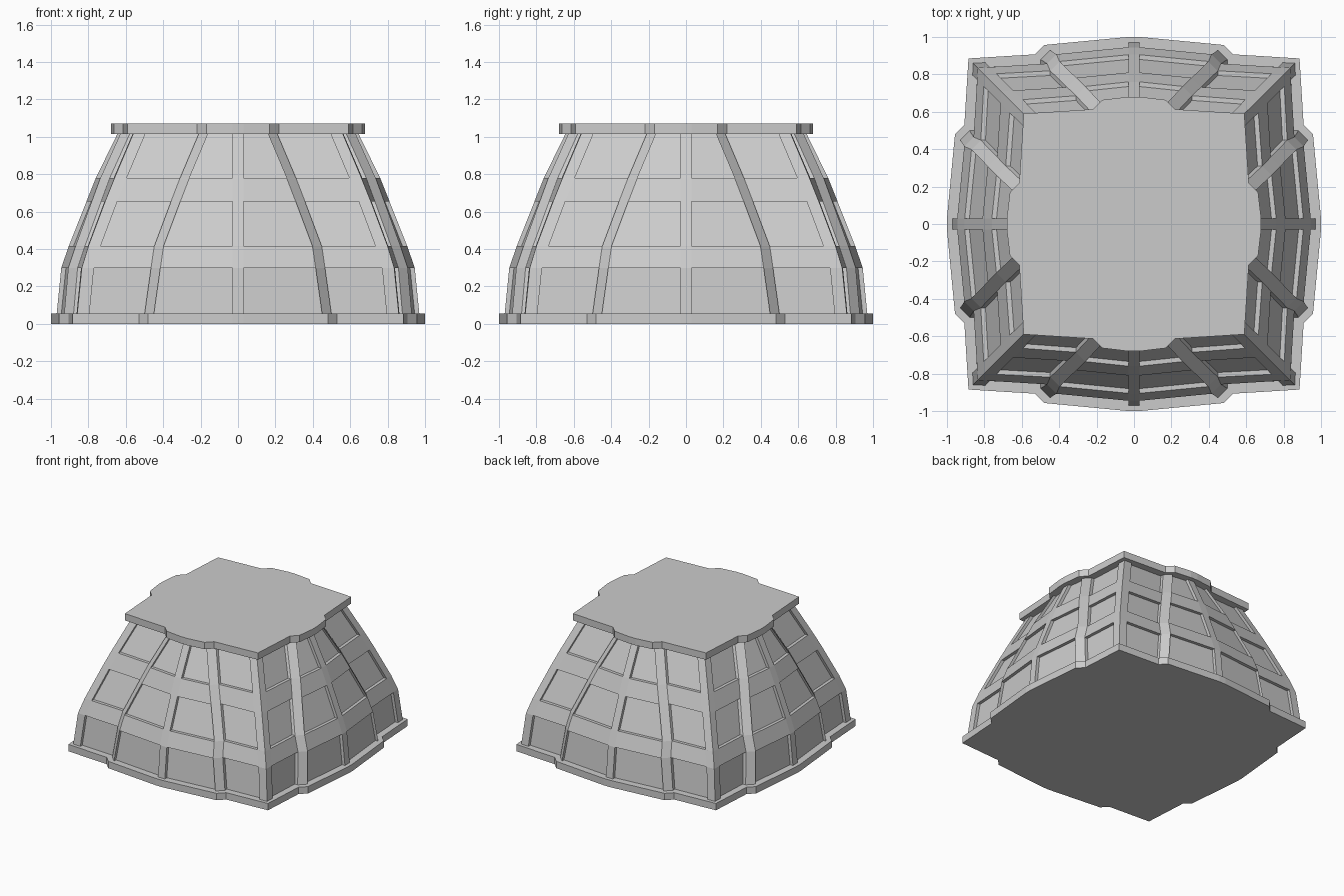
import bpy, bmesh
from mathutils import Vector, Matrix
from math import pi

if "Cube" in bpy.data.objects:
    bpy.data.objects.remove(bpy.data.objects["Cube"])


def ring(z, c, r, k, rib=0.065):
    """Outline of all four sides. c: reach at mid side, r: x of the stepped rib, k: corner."""
    yi = c - 0.085 * r
    yo = yi - 0.05
    t = (k - rib - r - 0.025) / (k - r - 0.025)
    half = [(0.03, c), (r - 0.025, yi), (r + 0.025, yo), (k - rib, yo + (k - yo) * t)]
    side = [(-k, k)] + [(-x, y) for x, y in reversed(half)] + half
    pts = []
    for s in range(4):
        rot = Matrix.Rotation(-s * pi / 2, 3, 'Z')
        pts += [rot @ Vector((x, y, z)) for x, y in side]
    return pts


def loft(name, rings, capped=False, recess=0.0):
    bm = bmesh.new()
    loops = [[bm.verts.new(p) for p in ring(*lv)] for lv in rings]
    n = len(loops[0])
    panels = []
    for i in range(len(loops) - 1):
        a, b = loops[i], loops[i + 1]
        for j in range(n):
            m = (j + 1) % n
            f = bm.faces.new((a[j], b[j], b[m], a[m]))
            # panels sit between the ribs in every other row
            if recess and i in (0, 3, 5) and j % 9 in (1, 3, 5, 7):
                panels.append((f, j // 9))
    if capped:
        bm.faces.new(loops[0])
        bm.faces.new(list(reversed(loops[-1])))
        bmesh.ops.recalc_face_normals(bm, faces=bm.faces[:])
    if panels:
        bmesh.ops.inset_individual(bm, faces=[f for f, s in panels],
                                   thickness=0.0005, depth=0, use_even_offset=True)
        for f, s in panels:
            inward = Matrix.Rotation(-s * pi / 2, 3, 'Z') @ Vector((0, -recess, 0))
            for v in f.verts:
                v.co += inward
    me = bpy.data.meshes.new(name)
    bm.to_mesh(me)
    bm.free()
    ob = bpy.data.objects.new(name, me)
    bpy.context.collection.objects.link(ob)
    return ob


# tapering wall with ribs, bands and recessed panels: (z, mid reach, rib x, corner)
loft("ribbed_wall", [
    (0.03, 0.972, 0.478, 0.862),
    (0.30, 0.945, 0.440, 0.835),
    (0.415, 0.905, 0.423, 0.80),
    (0.4151, 0.905, 0.423, 0.80),
    (0.655, 0.81, 0.333, 0.71),
    (0.78, 0.76, 0.285, 0.66),
    (1.04, 0.633, 0.175, 0.55),
], recess=0.025)

# flat slabs at the bottom and top
loft("base_slab", [(0, 1.0, 0.505, 0.885), (0.055, 1.0, 0.505, 0.885)], capped=True)
loft("top_slab", [(1.015, 0.68, 0.193, 0.59), (1.07, 0.68, 0.193, 0.59)], capped=True)
